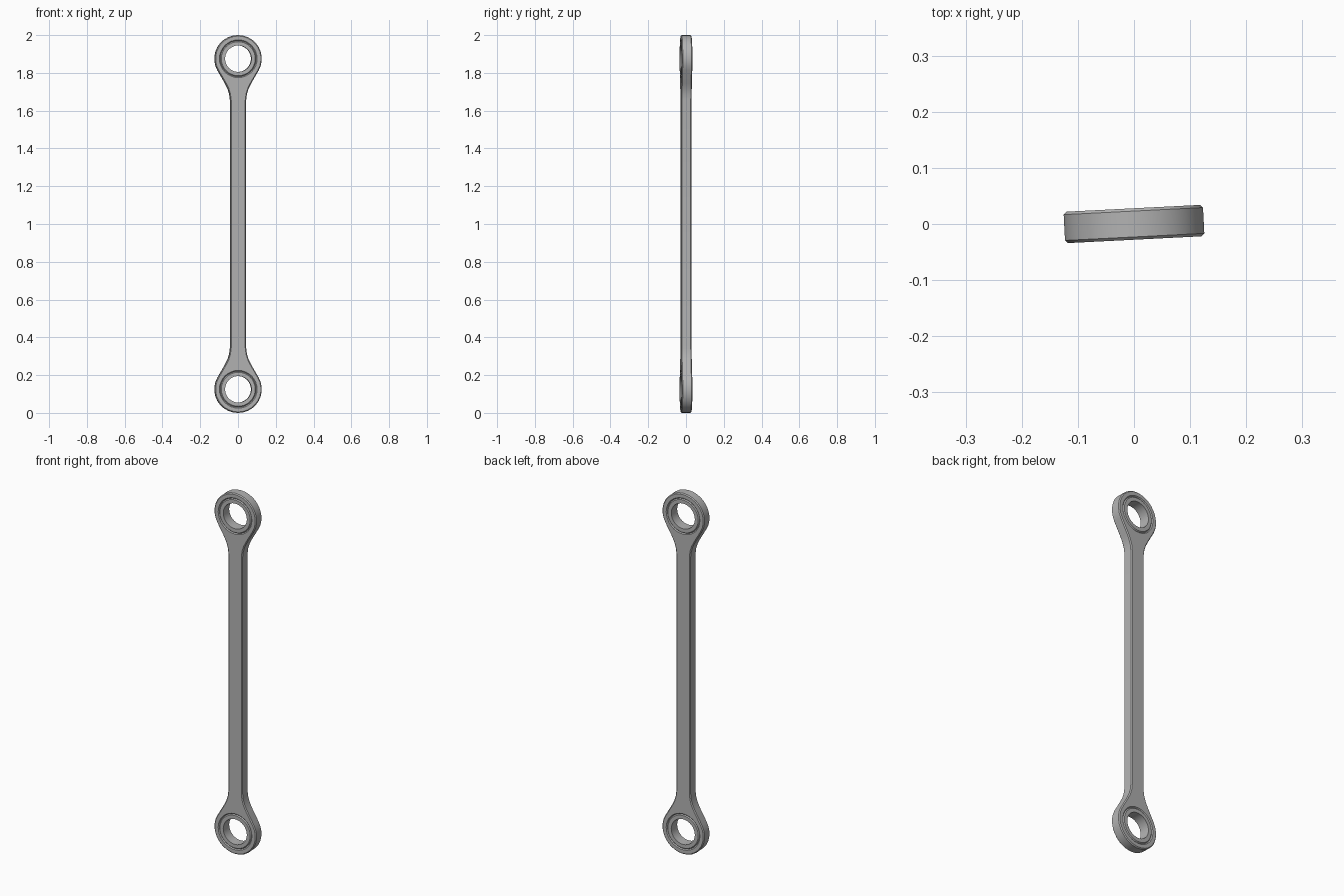
import bpy
import bmesh
from math import sin, cos, radians, tau
from mathutils import Vector

cube = bpy.data.objects.get("Cube")
if cube:
    bpy.data.objects.remove(cube, do_unlink=True)

HALF = 0.028            # half thickness
CHAMFER = 0.005
EYE_R, SEAT_R, BORE_R = 0.125, 0.095, 0.07
EYE_Z = (EYE_R, 2 - EYE_R)
TURN = radians(2.9)     # slight twist about the upright axis

steel = bpy.data.materials.new("grey steel")
steel.use_nodes = True
GREY = (0.45, 0.45, 0.45, 1)
steel.diffuse_color = GREY
steel.node_tree.nodes["Principled BSDF"].inputs["Base Color"].default_value = GREY


def circle(radius, z, count=32):
    return [Vector((radius * cos(tau * i / count), z + radius * sin(tau * i / count)))
            for i in range(count)]


def inset(points, amount):
    """Mitred inward offset of a counter-clockwise outline."""
    result = []
    for i, p in enumerate(points):
        a = (p - points[i - 1]).normalized()
        b = (points[(i + 1) % len(points)] - p).normalized()
        na, nb = Vector((-a.y, a.x)), Vector((-b.y, b.x))
        result.append(p + (na + nb) * (amount / (1 + na.dot(nb))))
    return result


def add_ring(bm, points, y):
    return [bm.verts.new((p.x, y, p.y)) for p in points]


def bridge(bm, a, b):
    for i in range(len(a)):
        j = (i + 1) % len(a)
        bm.faces.new((a[i], a[j], b[j], b[i]))


def chamfered_wall(bm, wall, rim):
    """Wall with a chamfer at both faces; returns the front and back rims."""
    edge = HALF - CHAMFER
    rings = [add_ring(bm, rim, -HALF), add_ring(bm, wall, -edge),
             add_ring(bm, wall, edge), add_ring(bm, rim, HALF)]
    for a, b in zip(rings, rings[1:]):
        bridge(bm, a, b)
    return rings[0], rings[-1]


def finish(bm, name):
    bmesh.ops.recalc_face_normals(bm, faces=bm.faces[:])
    mesh = bpy.data.meshes.new(name)
    bm.to_mesh(mesh)
    bm.free()
    mesh.materials.append(steel)
    obj = bpy.data.objects.new(name, mesh)
    bpy.context.collection.objects.link(obj)
    obj.rotation_euler.z = TURN
    bpy.ops.object.select_all(action='DESELECT')
    obj.select_set(True)
    bpy.context.view_layer.objects.active = obj
    bpy.ops.object.shade_smooth_by_angle(angle=radians(30))
    return obj


# Outline: flared neck, round eye, then the same turned half round
neck = [Vector((x, EYE_Z[1] - d)) for x, d in
        ((0.042, 0.22), (0.046, 0.187), (0.055, 0.158), (0.069, 0.13))]
arc = [Vector((EYE_R * cos(radians(t)), EYE_Z[1] + EYE_R * sin(radians(t))))
       for t in range(-30, 211, 12)]
upper = neck + arc + [Vector((-p.x, p.y)) for p in reversed(neck)]
outline = upper + [Vector((-p.x, 2 - p.y)) for p in upper]

# Rod with two eyes
bm = bmesh.new()
rims = [chamfered_wall(bm, outline, inset(outline, CHAMFER))]
for z in EYE_Z:
    rims.append(chamfered_wall(bm, circle(SEAT_R, z), circle(SEAT_R + CHAMFER, z)))
for side, direction in ((0, -1), (1, 1)):
    edges = []
    for rim in rims:
        ring = rim[side]
        edges += [bm.edges.get((ring[i - 1], ring[i])) for i in range(len(ring))]
    bmesh.ops.triangle_fill(bm, use_beauty=True, edges=edges,
                            normal=(0, direction, 0))
finish(bm, "link_rod")

# Bushings seated in the eyes
for name, z in zip(("lower_bushing", "upper_bushing"), EYE_Z):
    bm = bmesh.new()
    front, back = chamfered_wall(bm, circle(SEAT_R, z), circle(SEAT_R - CHAMFER, z))
    bore_front = add_ring(bm, circle(BORE_R, z), -HALF)
    bore_back = add_ring(bm, circle(BORE_R, z), HALF)
    bridge(bm, bore_front, front)
    bridge(bm, back, bore_back)
    bridge(bm, bore_back, bore_front)
    finish(bm, name)
